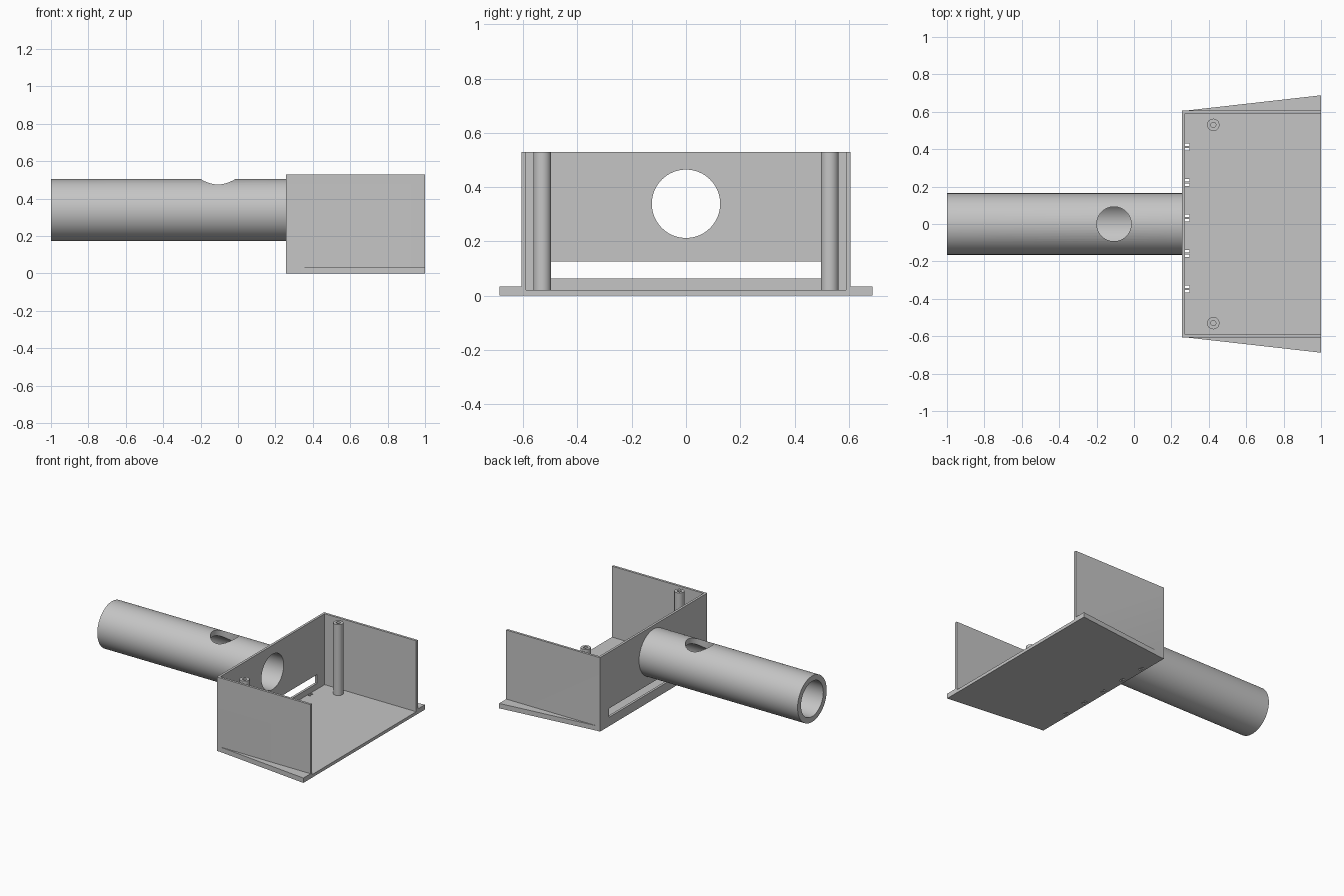
import bpy, bmesh, math
from mathutils import Matrix, Vector

old = bpy.data.objects.get("Cube")
if old:
    bpy.data.objects.remove(old, do_unlink=True)

GREY = (0.56, 0.56, 0.56, 1)
mat = bpy.data.materials.new("plain grey")
mat.use_nodes = True
mat.diffuse_color = GREY
mat.node_tree.nodes["Principled BSDF"].inputs["Base Color"].default_value = GREY


def finish(name, bm):
    bmesh.ops.recalc_face_normals(bm, faces=bm.faces)
    me = bpy.data.meshes.new(name)
    bm.to_mesh(me)
    bm.free()
    me.materials.append(mat)
    ob = bpy.data.objects.new(name, me)
    bpy.context.collection.objects.link(ob)
    return ob


def prism(name, outline, z0, z1):
    bm = bmesh.new()
    base = bm.faces.new([bm.verts.new((x, y, z0)) for x, y in outline])
    top = bmesh.ops.extrude_face_region(bm, geom=[base])["geom"]
    bmesh.ops.translate(bm, vec=(0, 0, z1 - z0),
                        verts=[g for g in top if isinstance(g, bmesh.types.BMVert)])
    return finish(name, bm)


def box(name, x0, x1, y0, y1, z0, z1):
    return prism(name, [(x0, y0), (x1, y0), (x1, y1), (x0, y1)], z0, z1)


def cylinder(name, start, end, r, sides=64):
    a, b = Vector(start), Vector(end)
    bm = bmesh.new()
    bmesh.ops.create_cone(bm, cap_ends=True, segments=sides, radius1=r, radius2=r,
                          depth=(b - a).length)
    turn = (b - a).to_track_quat('Z', 'Y').to_matrix().to_4x4()
    bmesh.ops.transform(bm, matrix=Matrix.Translation((a + b) / 2) @ turn, verts=bm.verts)
    return finish(name, bm)


def boolean(target, tool, op='DIFFERENCE'):
    mod = target.modifiers.new("bool", 'BOOLEAN')
    mod.operation, mod.solver, mod.object = op, 'EXACT', tool
    with bpy.context.temp_override(object=target, active_object=target,
                                   selected_objects=[target]):
        bpy.ops.object.modifier_apply(modifier=mod.name)
    bpy.data.objects.remove(tool, do_unlink=True)


def smooth(ob):
    bpy.ops.object.select_all(action='DESELECT')
    ob.select_set(True)
    bpy.context.view_layer.objects.active = ob
    bpy.ops.object.shade_smooth_by_angle(angle=math.radians(30))


BACK, FRONT = 0.257, 1.0      # tray extent along x
HALF, FLARE = 0.607, 0.688    # tray half width, flange half width
WALL, FLOOR, RIM = 0.017, 0.022, 0.53
TUBE_Z, BORE = 0.339, 0.126

# Open tray with a flared flange
tray = box("tray", BACK, FRONT, -HALF, HALF, 0, RIM)
flange = prism("flange", [(BACK, -HALF + 0.003), (FRONT, -FLARE),
                          (FRONT, FLARE), (BACK, HALF - 0.003)], 0, 0.035)
boolean(tray, flange, 'UNION')
inner = HALF - WALL
boolean(tray, box("cavity", BACK + WALL, 1.2, -inner, inner, FLOOR, 0.8))

# Openings in the rear wall: slot and bore
boolean(tray, box("slot", 0.2, 0.3, -0.505, 0.505, 0.064, 0.127))
boolean(tray, cylinder("wall_bore", (0.2, 0, TUBE_Z), (0.3, 0, TUBE_Z), BORE))

# Pairs of small floor holes along the rear wall
for i in range(5):
    for side in (-1, 1):
        y = 0.032 + (i - 2) * 0.19 + side * 0.012
        boolean(tray, box("floor_hole", 0.274, 0.296, y - 0.006, y + 0.006, -0.1, 0.05))
smooth(tray)

# Hollow handle tube with a round opening on top
tube = cylinder("handle_tube", (-1, 0, TUBE_Z), (BACK, 0, TUBE_Z), 0.165)
boolean(tube, cylinder("tube_bore", (-1.1, 0, TUBE_Z), (0.4, 0, TUBE_Z), BORE))
boolean(tube, cylinder("top_hole", (-0.107, 0, TUBE_Z), (-0.107, 0, 0.7), 0.092))
smooth(tube)

# Screw posts standing on the floor
for name, y in (("left_post", 0.53), ("right_post", -0.53)):
    post = cylinder(name, (0.424, y, FLOOR), (0.424, y, RIM), 0.033, 32)
    boolean(post, cylinder("screw_hole", (0.424, y, 0.25), (0.424, y, 0.6), 0.014, 24))
    smooth(post)
